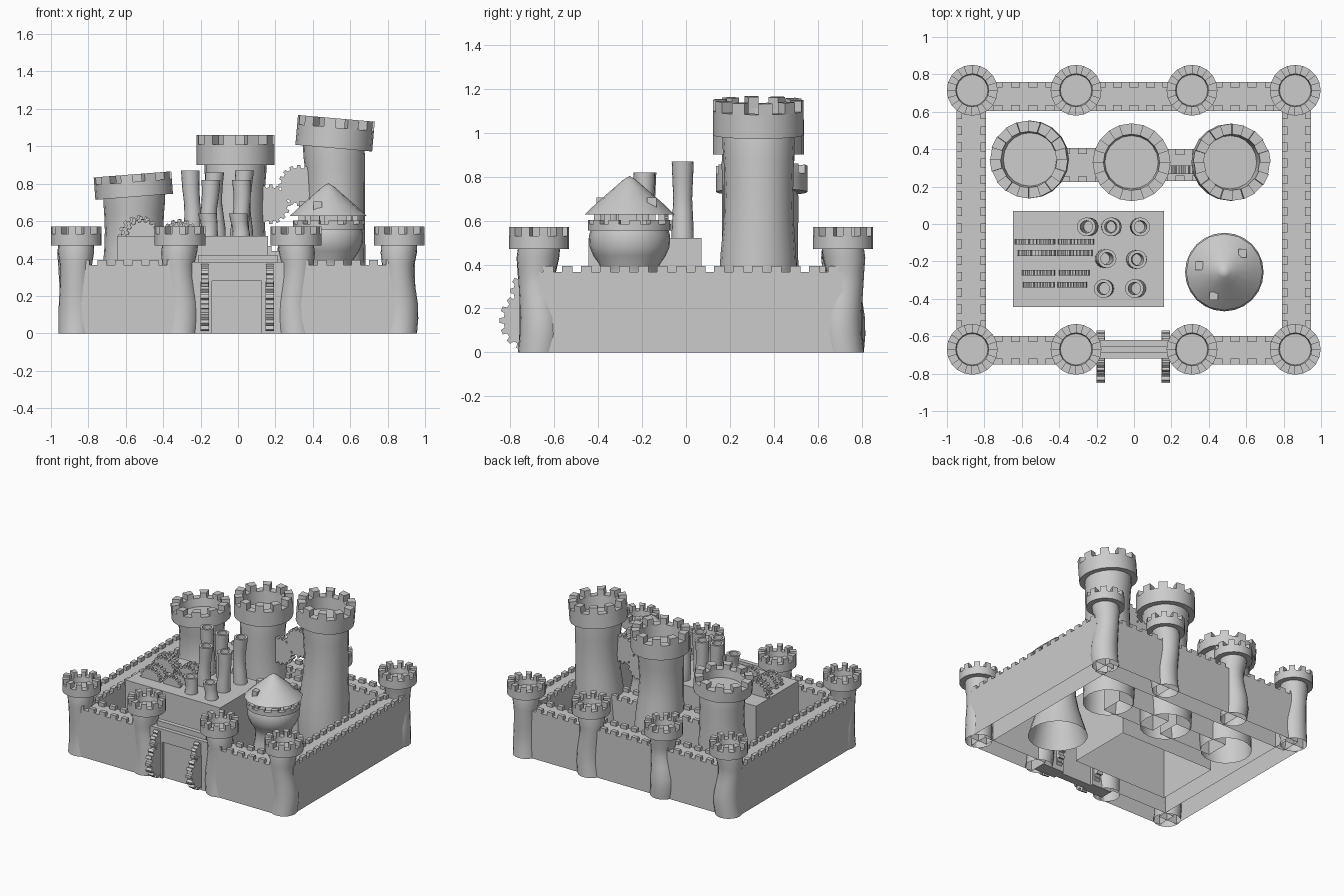
import bpy, bmesh, math, random
from mathutils import Vector, Matrix

if "Cube" in bpy.data.objects:
    bpy.data.objects.remove(bpy.data.objects["Cube"])

random.seed(4)


def finish(name, bm, smooth=False):
    me = bpy.data.meshes.new(name)
    bm.normal_update()
    bm.to_mesh(me)
    bm.free()
    ob = bpy.data.objects.new(name, me)
    bpy.context.collection.objects.link(ob)
    if smooth:
        bpy.ops.object.select_all(action='DESELECT')
        ob.select_set(True)
        bpy.context.view_layer.objects.active = ob
        bpy.ops.object.shade_smooth_by_angle(angle=math.radians(35))
    return ob


def lathe(bm, profile, sides):
    """Revolve (radius, z) points; radius 0 closes to a point."""
    rings = []
    for r, z in profile:
        if r == 0:
            rings.append([bm.verts.new((0, 0, z))] * sides)
        else:
            rings.append([bm.verts.new((r * math.cos(2 * math.pi * i / sides),
                                        r * math.sin(2 * math.pi * i / sides), z)) for i in range(sides)])
    for a, b in zip(rings, rings[1:]):
        for i in range(sides):
            j = (i + 1) % sides
            vs = list(dict.fromkeys([a[i], a[j], b[j], b[i]]))
            bm.faces.new(vs)


def merlon_ring(bm, r_in, r_out, z0, z1, sides):
    """One block on every second sector of a ring."""
    for i in range(0, sides, 2):
        a, b = (2 * math.pi * k / sides for k in (i, i + 1))
        pts = [(r_in, a), (r_out, a), (r_out, b), (r_in, b)]
        lo, hi = ([bm.verts.new((r * math.cos(t), r * math.sin(t), z)) for r, t in pts] for z in (z0, z1))
        bm.faces.new(hi)
        for k in range(4):
            n = (k + 1) % 4
            bm.faces.new((lo[k], lo[n], hi[n], hi[k]))


def box(bm, x0, x1, y0, y1, z0, z1, bottom=True):
    m = Matrix.Translation(((x0 + x1) / 2, (y0 + y1) / 2, (z0 + z1) / 2)) @ \
        Matrix.Diagonal((x1 - x0, y1 - y0, z1 - z0, 1))
    vs = bmesh.ops.create_cube(bm, size=1, matrix=m)['verts']
    if not bottom:
        low = [f for f in {f for v in vs for f in v.link_faces} if all(v.co.z < z0 + 1e-4 for v in f.verts)]
        bmesh.ops.delete(bm, geom=low, context='FACES_ONLY')


def tower(name, x, y, body, rc, ri, zc, zr, zt, tilt=0, sway=0.0):
    """Open-bottomed wavy shaft with a hollow battlemented crown."""
    bm = bmesh.new()
    sides = 20
    lathe(bm, body + [(body[-1][0], zc), (rc, zc), (rc, zr), (ri, zr), (ri * 0.95, zc + 0.02), (0, zc + 0.02)], sides)
    merlon_ring(bm, ri, rc, zr, zt, sides)
    ph = random.uniform(0, 6.28)
    rot = Matrix.Rotation(math.radians(tilt), 3, 'Y')
    piv = Vector((0, 0, zc))
    for v in bm.verts:
        if v.co.z >= zc - 1e-4:
            v.co = rot @ (v.co - piv) + piv
        else:
            s = sway * math.sin(math.pi * v.co.z / zc * 2)
            v.co.x += s * math.cos(ph)
            v.co.y += s * math.sin(ph)
    ob = finish(name, bm, True)
    ob.location = (x, y, 0)


def wall(name, x0, x1, y0, y1, top, step=0.085):
    """Open-bottomed wall with two rows of small merlons."""
    bm = bmesh.new()
    box(bm, x0, x1, y0, y1, 0, top, False)
    along_x = (x1 - x0) > (y1 - y0)
    a, b = (x0, x1) if along_x else (y0, y1)
    c, d = (y0, y1) if along_x else (x0, x1)
    n = int((b - a) / step)
    for i in range(n):
        m = a + (i + 0.5) * (b - a) / n
        for e0, e1 in ((c, c + 0.03), (d - 0.03, d)):
            r = (m - 0.024, m + 0.024, e0, e1) if along_x else (e0, e1, m - 0.024, m + 0.024)
            box(bm, *r, top, top + 0.028)
    finish(name, bm)


def gear(name, loc, r, thick, axis='Y', teeth=16):
    bm = bmesh.new()
    pts = []
    for i in range(teeth):
        for f, k in ((-.30, .86), (-.20, 1), (.20, 1), (.30, .86)):
            t = 2 * math.pi * (i + f) / teeth
            pts.append((r * k * math.cos(t), r * k * math.sin(t)))
    lo, hi = ([bm.verts.new((px, py, z)) for px, py in pts] for z in (-thick / 2, thick / 2))
    bm.faces.new(lo[::-1])
    bm.faces.new(hi)
    for i in range(len(pts)):
        j = (i + 1) % len(pts)
        bm.faces.new((lo[i], lo[j], hi[j], hi[i]))
    ob = finish(name, bm)
    ob.location = loc
    ob.rotation_euler = (math.pi / 2, 0, 0) if axis == 'Y' else (0, math.pi / 2, 0)


# Outer towers
shaft = [(.095, 0), (.096, .08), (.094, .16), (.088, .24), (.084, .31), (.086, .37), (.096, .43)]
for side, y in (('front', -.67), ('back', .715)):
    for i, x in enumerate((-.865, -.31, .31, .862)):
        tower(f"{side}_wall_tower_{i}", x, y, shaft, .136, .088, .47, .53, .57, 0, .012)

# Outer walls
wall("left_wall", -.95, -.79, -.67, .715, .365)
wall("right_wall", .79, .945, -.67, .715, .365)
for n, (a, b) in enumerate(((-.865, -.31), (-.31, .31), (.31, .862))):
    wall(f"back_wall_{n}", a, b, .605, .76, .365)
wall("front_wall_left", -.865, -.31, -.75, -.6, .365)
wall("front_wall_right", .31, .862, -.75, -.6, .365)

# Gate with recessed door, lintel bar and side gears
bm = bmesh.new()
box(bm, -.31, -.14, -.72, -.62, 0, .38)
box(bm, .125, .31, -.72, -.62, 0, .38)
box(bm, -.14, .125, -.72, -.62, .28, .38)
box(bm, -.21, .21, -.69, -.655, .38, .42)
finish("gatehouse", bm)
bm = bmesh.new()
box(bm, -.14, .125, -.70, -.64, 0, .28)
finish("gate_door", bm)
for s, x in (("left", -.177), ("right", .17)):
    gear(f"gate_gear_low_{s}", (x, -.71, .145), .14, .045, 'X')
    gear(f"gate_gear_high_{s}", (x, -.70, .28), .1, .04, 'X', 12)

# Keep towers, the outer two leaning
def keep_shaft(z):
    return [(r, z * f) for r, f in ((.18, 0), (.183, .15), (.18, .3), (.172, .45), (.16, .6), (.156, .75), (.16, .88), (.165, .96))]
tower("keep_tower_left", -.555, .345, keep_shaft(.73), .208, .15, .73, .81, .85, -4.5, .01)
tower("keep_tower_middle", -.013, .33, keep_shaft(.90), .208, .15, .90, 1.01, 1.06, 0, .01)
tower("keep_tower_right", .512, .33, keep_shaft(.99), .206, .15, .99, 1.10, 1.15, 5, .01)

# Keep walls and gears between the towers
wall("keep_wall_left", -.5, -.05, .225, .405, .44)
wall("keep_wall_right", .02, .47, .23, .40, .44)
gear("keep_gear_high", (.325, .29, .79), .11, .045)
gear("keep_gear_low", (.175, .29, .69), .105, .045)

# Workshop block
bm = bmesh.new()
box(bm, -.648, .16, -.445, .07, 0, .52, False)
finish("workshop_block", bm)

# Roof gears
for i, (y, r, x0, x1) in enumerate(((-.095, .11, -.53, -.31), (-.155, .105, -.52, -.315),
                                   (-.26, .092, -.51, -.32), (-.325, .088, -.51, -.33))):
    gear(f"roof_gear_{i}_left", (x0, y, .52), r, .03)
    gear(f"roof_gear_{i}_right", (x1, y, .51), r * .93, .03)

# Chimneys
for i, (x, y, h) in enumerate(((-.247, -.015, .87), (-.122, -.015, .86), (.03, -.015, .87), (-.152, -.185, .82),
                               (.015, -.19, .82), (-.16, -.345, .64), (.01, -.345, .64))):
    bm = bmesh.new()
    L = h - .45
    lathe(bm, [(r, .45 + L * f) for r, f in ((.05, 0), (.05, .25), (.046, .45), (.043, .6), (.046, .78), (.05, 1),
                                              (.033, 1), (.031, .7), (.03, .3), (0, .3))], 16)
    for v in bm.verts:
        v.co.x += .008 * math.sin((v.co.z - .45) / L * 5 + i)
    ob = finish(f"chimney_{i}", bm, True)
    ob.location = (x, y, 0)

# Round turret: flared foot, bulb, battlements, posts and cone roof
bm = bmesh.new()
lathe(bm, [(.21, 0), (.18, .1), (.15, .2), (.13, .3), (.127, .36), (.138, .40), (.165, .44), (.182, .48), (.185, .53),
           (.178, .555), (.19, .555), (.19, .585), (.155, .585), (.155, .56), (0, .56)], 24)
merlon_ring(bm, .155, .19, .585, .603, 24)
turret = [finish("turret_body", bm, True)]
bm = bmesh.new()
for i in range(6):
    t = i * math.pi / 3 + .3
    px, py = .15 * math.cos(t), .15 * math.sin(t)
    box(bm, px - .015, px + .015, py - .015, py + .015, .56, .65)
box(bm, -.05, .05, -.05, .05, .56, .66)
turret.append(finish("turret_posts", bm))
bm = bmesh.new()
lathe(bm, [(0, .65), (.205, .628), (.15, .68), (.07, .75), (.03, .785), (0, .803)], 16)
turret.append(finish("turret_roof", bm, True))
bm = bmesh.new()
for t in (.8, 2.9, 4.3):
    px, py = .14 * math.cos(t), .14 * math.sin(t)
    box(bm, px - .022, px + .022, py - .022, py + .022, .66, .705)
turret.append(finish("turret_dormers", bm))
for ob in turret:
    ob.location = (.483, -.257, 0)
